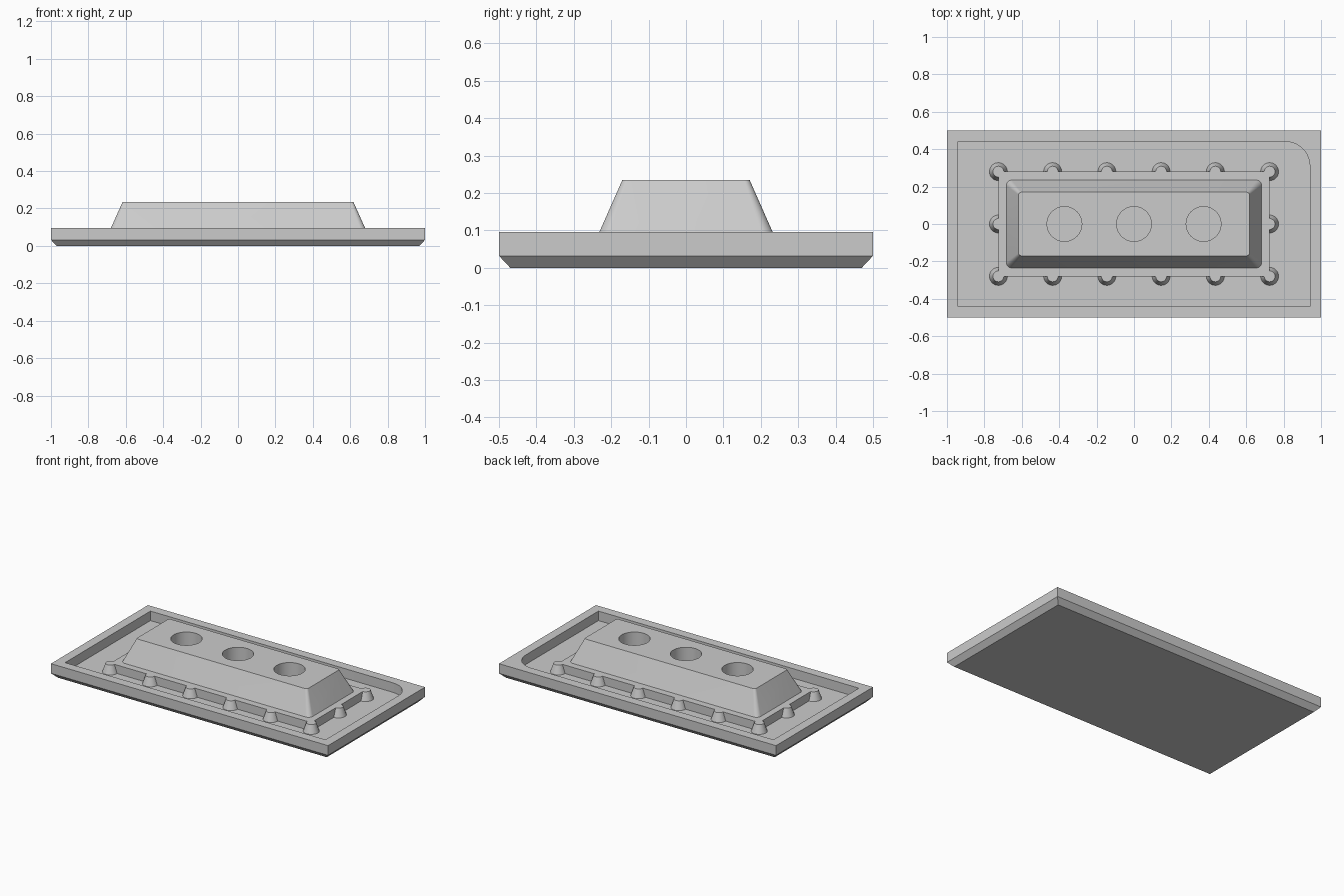
import bpy, bmesh, math

if "Cube" in bpy.data.objects:
    bpy.data.objects.remove(bpy.data.objects["Cube"])

grey = bpy.data.materials.new("light_grey")
grey.diffuse_color = (0.6, 0.6, 0.6, 1)
grey.use_nodes = True
grey.node_tree.nodes["Principled BSDF"].inputs["Base Color"].default_value = grey.diffuse_color


def outline(hx, hy, radii=(0, 0, 0, 0), seg=8):
    """Rectangle points, one corner radius per quadrant, counter-clockwise from +x+y."""
    pts = []
    for i, (sx, sy) in enumerate(((1, 1), (-1, 1), (-1, -1), (1, -1))):
        r = radii[i]
        if r == 0:
            pts.append((sx * hx, sy * hy))
            continue
        for k in range(seg + 1):
            a = math.radians(90 * i + 90 * k / seg)
            pts.append((sx * (hx - r) + r * math.cos(a), sy * (hy - r) + r * math.sin(a)))
    return pts


def circle(cx, cy, r, seg):
    return [(cx + r * math.cos(2 * math.pi * k / seg), cy + r * math.sin(2 * math.pi * k / seg))
            for k in range(seg)]


def loft(name, layers):
    """Closed solid through (outline, height) layers."""
    bm = bmesh.new()
    rings = [[bm.verts.new((x, y, z)) for x, y in pts] for pts, z in layers]
    n = len(rings[0])
    for a, b in zip(rings, rings[1:]):
        for i in range(n):
            j = (i + 1) % n
            bm.faces.new((a[i], a[j], b[j], b[i]))
    bm.faces.new(rings[0][::-1])
    bm.faces.new(rings[-1])
    me = bpy.data.meshes.new(name)
    bm.to_mesh(me)
    bm.free()
    me.materials.append(grey)
    ob = bpy.data.objects.new(name, me)
    bpy.context.collection.objects.link(ob)
    return ob


def combine(target, other, op):
    mod = target.modifiers.new(op, 'BOOLEAN')
    mod.operation = op
    mod.solver = 'EXACT'
    mod.object = other
    bpy.context.view_layer.objects.active = target
    bpy.ops.object.modifier_apply(modifier=mod.name)
    bpy.data.objects.remove(other, do_unlink=True)


RIM, FLOOR, STEP, TOP = 0.095, 0.033, 0.088, 0.235

# tray with chamfered underside and a pocket with one rounded corner
tray = loft("tray", [(outline(0.97, 0.47), 0), (outline(1, 0.5), 0.032), (outline(1, 0.5), RIM)])
pocket_shape = outline(0.94, 0.44, (0.13, 0, 0, 0), 16)
combine(tray, loft("pocket_cutter", [(pocket_shape, FLOOR), (pocket_shape, 0.2)]), 'DIFFERENCE')

# low step in the pocket
step_shape = outline(0.725, 0.28)
combine(tray, loft("step", [(step_shape, 0.02), (step_shape, STEP)]), 'UNION')

# tapered studs around the step
spots = [(-0.725 + 0.29 * i, s * 0.28) for i in range(6) for s in (-1, 1)]
spots += [(-0.725, 0), (0.725, 0)]
for x, y in spots:
    stud = loft("stud", [(circle(x, y, 0.048, 32), 0.02), (circle(x, y, 0.048, 32), FLOOR),
                         (circle(x, y, 0.029, 32), STEP)])
    combine(tray, stud, 'UNION')

# tapered block with softly rounded corners
block = loft("raised_block", [(outline(0.683, 0.235, (0.03,) * 4), 0.06),
                              (outline(0.683, 0.235, (0.03,) * 4), STEP),
                              (outline(0.617, 0.17, (0.015,) * 4), TOP)])
combine(tray, block, 'UNION')

# three blind round holes
for x in (-0.372, 0, 0.372):
    hole = circle(x, 0, 0.093, 48)
    combine(tray, loft("hole_cutter", [(hole, STEP), (hole, 0.3)]), 'DIFFERENCE')

# smooth curved walls, sharp edges elsewhere
bpy.ops.object.select_all(action='DESELECT')
tray.select_set(True)
bpy.context.view_layer.objects.active = tray
bpy.ops.object.shade_smooth_by_angle(angle=math.radians(25))
